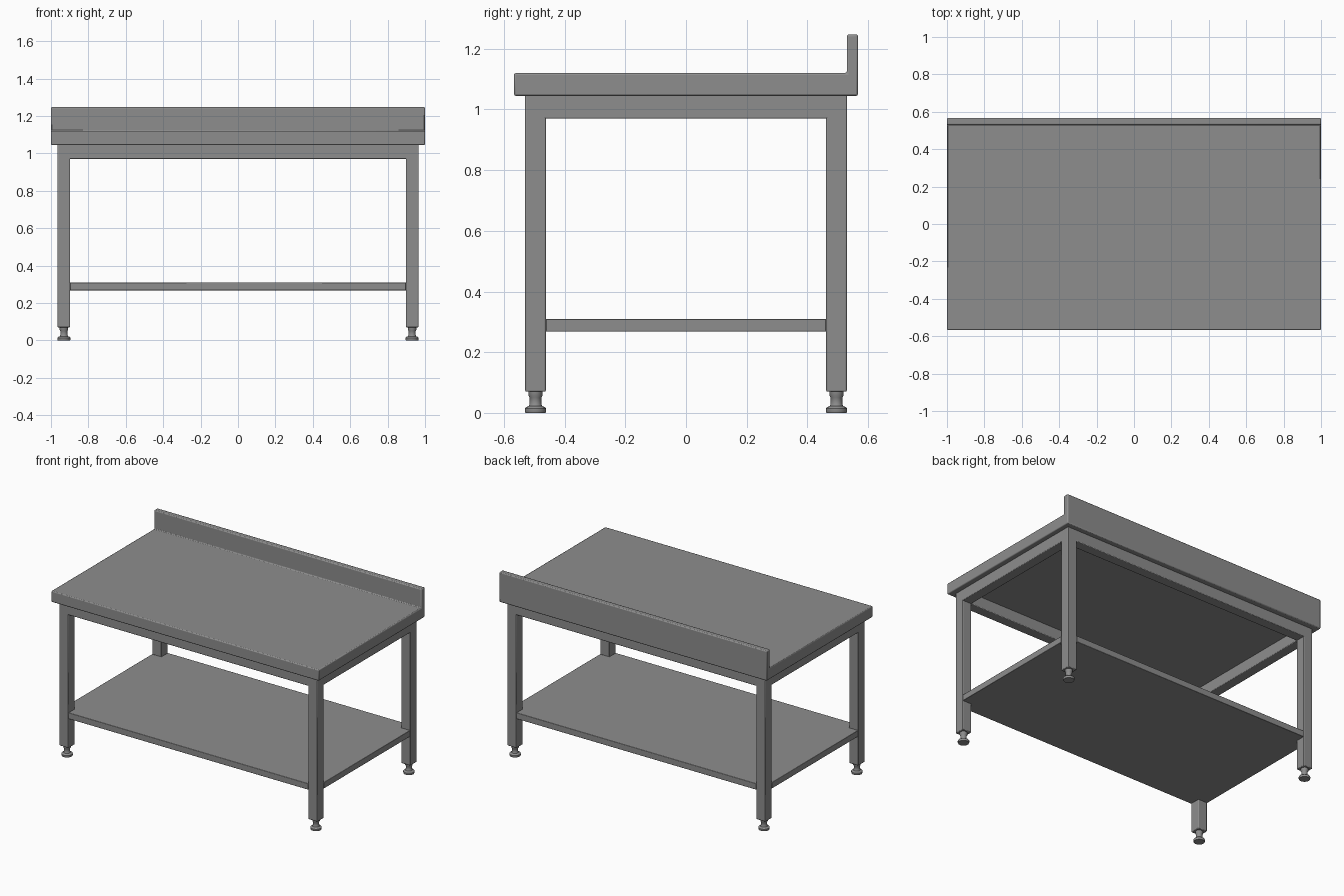
import bpy, bmesh, math

cube = bpy.data.objects.get("Cube")
if cube:
    bpy.data.objects.remove(cube, do_unlink=True)

# Brushed steel, the only colour
GREY = (0.27, 0.27, 0.27, 1.0)
steel = bpy.data.materials.new("steel_grey")
steel.use_nodes = True
steel.diffuse_color = GREY
steel.node_tree.nodes["Principled BSDF"].inputs["Base Color"].default_value = GREY


def finish(name, bm, bevel=0.0):
    bmesh.ops.recalc_face_normals(bm, faces=bm.faces)
    mesh = bpy.data.meshes.new(name)
    bm.to_mesh(mesh)
    bm.free()
    mesh.materials.append(steel)
    obj = bpy.data.objects.new(name, mesh)
    bpy.context.collection.objects.link(obj)
    if bevel:
        mod = obj.modifiers.new("soft_edges", "BEVEL")
        mod.width = bevel
        mod.segments = 2
        mod.limit_method = "ANGLE"
    bpy.ops.object.select_all(action="DESELECT")
    obj.select_set(True)
    bpy.context.view_layer.objects.active = obj
    bpy.ops.object.shade_smooth_by_angle(angle=math.radians(35))
    return obj


def extruded(name, outline, axis, start, end, bevel):
    """Extrude a closed 2D outline along x or z."""
    bm = bmesh.new()
    place = (lambda a, b: (start, a, b)) if axis == "x" else (lambda a, b: (a, b, start))
    face = bm.faces.new([bm.verts.new(place(a, b)) for a, b in outline])
    moved = bmesh.ops.extrude_face_region(bm, geom=[face])["geom"]
    shift = (end - start, 0, 0) if axis == "x" else (0, 0, end - start)
    bmesh.ops.translate(bm, vec=shift, verts=[v for v in moved if isinstance(v, bmesh.types.BMVert)])
    return finish(name, bm, bevel)


def box(name, x0, x1, y0, y1, z0, z1, bevel=0.004):
    outline = [(x0, y0), (x1, y0), (x1, y1), (x0, y1)]
    return extruded(name, outline, "z", z0, z1, bevel)


def lathe(name, profile, x, y):
    bm = bmesh.new()
    verts = [bm.verts.new((x + r, y, z)) for r, z in profile]
    edges = [bm.edges.new(pair) for pair in zip(verts, verts[1:])]
    bmesh.ops.spin(bm, geom=verts + edges, cent=(x, y, 0), axis=(0, 0, 1),
                   angle=math.tau, steps=24)
    bmesh.ops.remove_doubles(bm, verts=bm.verts, dist=0.0001)
    return finish(name, bm)


# Frame dimensions: outer and inner faces of the legs
OX, IX = 0.965, 0.897
OY, IY = 0.53, 0.462
TOP = 1.045

# Worktop and upstand as one folded L profile
D = 0.567
extruded("worktop_with_upstand",
         [(-D, TOP), (D, TOP), (D, 1.247), (0.53, 1.247), (0.53, 1.12), (-D, 1.12)],
         "x", -1.0, 1.0, 0.006)

# Square legs with adjustable feet
FOOT = [(0, 0), (0.033, 0), (0.035, 0.004), (0.035, 0.014), (0.031, 0.019),
        (0.022, 0.022), (0.019, 0.03), (0.019, 0.05), (0.023, 0.056),
        (0.023, 0.074), (0, 0.074)]
for sx, side in ((1, "left"), (-1, "right")):
    for sy, end in ((-1, "front"), (1, "back")):
        xs, ys = sorted((sx * IX, sx * OX)), sorted((sy * IY, sy * OY))
        box(f"{end}_{side}_leg", *xs, *ys, 0.07, TOP + 0.01)
        lathe(f"{end}_{side}_foot", FOOT, sx * (IX + OX) / 2, sy * (IY + OY) / 2)

# Rails under the worktop, flush with the legs
for sy, end in ((-1, "front"), (1, "back")):
    box(f"{end}_rail", -IX - 0.01, IX + 0.01, *sorted((sy * IY, sy * OY)), 0.97, TOP + 0.01)
for sx, side in ((1, "left"), (-1, "right")):
    box(f"{side}_rail", *sorted((sx * IX, sx * OX)), -IY - 0.01, IY + 0.01, 0.97, TOP + 0.01)

# Lower shelf, notched around the legs
shelf = [(-IX, -OY), (IX, -OY), (IX, -IY), (OX, -IY), (OX, IY), (IX, IY),
         (IX, OY), (-IX, OY), (-IX, IY), (-OX, IY), (-OX, -IY), (-IX, -IY)]
extruded("lower_shelf", shelf, "z", 0.268, 0.31, 0.003)
